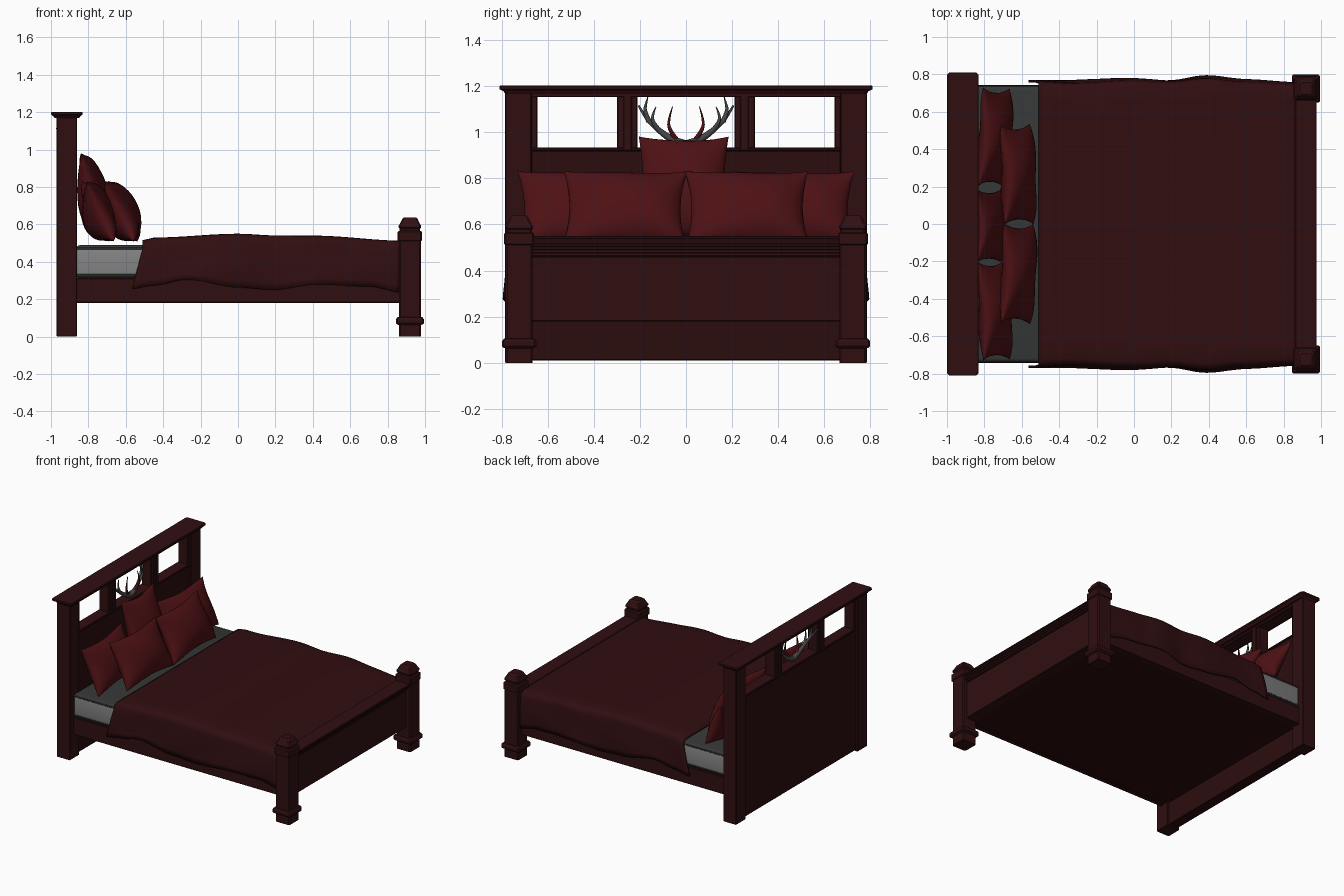
import bpy, bmesh, math
from mathutils import Matrix, Vector

if "Cube" in bpy.data.objects:
    bpy.data.objects.remove(bpy.data.objects["Cube"])


def mat(name, *rgb):
    m = bpy.data.materials.new(name)
    m.diffuse_color = (*rgb, 1)
    m.use_nodes = True
    m.node_tree.nodes["Principled BSDF"].inputs["Base Color"].default_value = m.diffuse_color
    return m


WOOD = mat("dark red wood", 0.030, 0.0048, 0.0056)
PANEL = mat("deep shadow wood", 0.024, 0.0036, 0.0042)
CLOTH = mat("maroon blanket", 0.030, 0.0044, 0.0052)
PILLOW = mat("crimson pillow", 0.075, 0.0055, 0.007)
LIGHT = mat("mattress side grey", 0.23, 0.23, 0.23)
DARK = mat("mattress top grey", 0.036, 0.038, 0.038)
HORN = mat("antler grey", 0.06, 0.06, 0.06)


def finish(name, bm, *mats, smooth=None):
    bmesh.ops.recalc_face_normals(bm, faces=bm.faces)
    me = bpy.data.meshes.new(name)
    bm.to_mesh(me)
    bm.free()
    for m in mats:
        me.materials.append(m)
    ob = bpy.data.objects.new(name, me)
    bpy.context.collection.objects.link(ob)
    if smooth:
        bpy.ops.object.select_all(action='DESELECT')
        ob.select_set(True)
        bpy.context.view_layer.objects.active = ob
        bpy.ops.object.shade_smooth_by_angle(angle=math.radians(smooth))
    return ob


def box(name, x, y, z, m, bevel=0.004):
    bm = bmesh.new()
    size = [b - a for a, b in (x, y, z)]
    mid = [(a + b) / 2 for a, b in (x, y, z)]
    bmesh.ops.create_cube(bm, size=1, matrix=Matrix.Translation(mid) @ Matrix.Diagonal((*size, 1)))
    if bevel:
        bmesh.ops.bevel(bm, geom=bm.edges[:], offset=bevel, segments=1, affect='EDGES')
    return finish(name, bm, m)


def stack(name, cx, cy, profile, m, cut=0.012):
    """Square column with clipped corners; profile = (half x, half y, z)."""
    bm = bmesh.new()
    rings = []
    for hx, hy, z in profile:
        pts = [(hx, hy - cut), (hx - cut, hy), (cut - hx, hy), (-hx, hy - cut),
               (-hx, cut - hy), (cut - hx, -hy), (hx - cut, -hy), (hx, cut - hy)]
        rings.append([bm.verts.new((cx + a, cy + b, z)) for a, b in pts])
    for r, s in zip(rings, rings[1:]):
        for i in range(8):
            j = (i + 1) % 8
            bm.faces.new((r[i], r[j], s[j], s[i]))
    bm.faces.new(rings[0])
    bm.faces.new(rings[-1])
    return finish(name, bm, m)


def lerp(table, t):
    for (a, p), (b, q) in zip(table, table[1:]):
        if t <= b:
            f = max(0, (t - a) / (b - a))
            f = f * f * (3 - 2 * f)
            return p + (q - p) * f
    return table[-1][1]


# Headboard: posts, panel, dividers, rails and cap
for s, side in ((-1, "front"), (1, "back")):
    box(f"headboard_post_{side}", (-0.97, -0.86), sorted((s * 0.67, s * 0.785)), (0, 1.175), WOOD)
    box(f"headboard_post_trim_{side}", (-0.955, -0.875), sorted((s * 0.645, s * 0.672)), (0.92, 1.16), WOOD)
    box(f"headboard_divider_{side}", (-0.955, -0.875), sorted((s * 0.21, s * 0.30)), (0.92, 1.16), WOOD)
    box(f"headboard_divider_strip_{side}", (-0.965, -0.865), sorted((s * 0.235, s * 0.272)), (0.92, 1.16), WOOD)
box("headboard_panel", (-0.955, -0.875), (-0.672, 0.672), (0.01, 0.92), PANEL)
box("headboard_ledge", (-0.96, -0.868), (-0.672, 0.672), (0.918, 0.934), WOOD)
box("headboard_top_rail", (-0.96, -0.865), (-0.672, 0.672), (1.152, 1.176), WOOD)
stack("headboard_cap", -0.915, 0, [(0.066, 0.785, 1.168), (0.072, 0.792, 1.178),
                                   (0.084, 0.81, 1.187), (0.084, 0.81, 1.198), (0.08, 0.806, 1.202)], WOOD)

# Foot posts with plinth ring and stepped finial
PROFILE = [(0.059, 0), (0.059, 0.062), (0.07, 0.066), (0.075, 0.072), (0.075, 0.092), (0.068, 0.103),
           (0.059, 0.106), (0.059, 0.51), (0.065, 0.515), (0.065, 0.56), (0.055, 0.566), (0.055, 0.578),
           (0.06, 0.583), (0.06, 0.592), (0.05, 0.61), (0.042, 0.628), (0.032, 0.638)]
for s, side in ((-1, "front"), (1, "back")):
    stack(f"foot_post_{side}", 0.919, s * 0.724, [(h, h, z) for h, z in PROFILE], WOOD, 0.008)

# Footboard with stepped top moulding
box("footboard_panel", (0.87, 0.945), (-0.67, 0.67), (0.18, 0.46), WOOD)
for i, (x, z) in enumerate(((0.952, 0.462), (0.96, 0.476), (0.968, 0.49))):
    box(f"footboard_moulding_{i + 1}", (0.875, x), (-0.67, 0.67), (z, z + 0.016), WOOD, 0.003)
box("footboard_top", (0.862, 0.976), (-0.67, 0.67), (0.502, 0.517), WOOD)

# Bed base and side rails
box("bed_base", (-0.88, 0.89), (-0.73, 0.73), (0.185, 0.315), PANEL)
for s, side in ((-1, "front"), (1, "back")):
    box(f"side_rail_{side}", (-0.88, 0.88), sorted((s * 0.70, s * 0.742)), (0.18, 0.312), WOOD)

# Mattress: light sides, dark top, dark piping
bm = bmesh.new()
bmesh.ops.create_cube(bm, size=1, matrix=Matrix.Translation((0, 0, 0.4)) @ Matrix.Diagonal((1.73, 1.475, 0.178, 1)))
bmesh.ops.bevel(bm, geom=bm.edges[:], offset=0.02, segments=3, affect='EDGES', profile=0.5)
for f in bm.faces:
    f.material_index = 1 if abs(f.normal.z) > 0.3 else 0
finish("mattress", bm, LIGHT, DARK, smooth=40)
for z in (0.328, 0.472):
    box("mattress_piping", (-0.867, 0.867), (-0.741, 0.741), (z - 0.006, z + 0.006), DARK, 0.002)

# Blanket: draped cross-section swept along the bed
TOP = [(-0.52, 0.515), (-0.44, 0.53), (0, 0.55), (0.2, 0.541), (0.4, 0.54), (0.9, 0.512)]
HEM = [(-0.57, 0.255), (-0.45, 0.275), (-0.28, 0.305), (0, 0.262), (0.18, 0.25), (0.42, 0.278), (0.7, 0.268), (0.88, 0.235)]
OUT = [(-0.57, 0.775), (-0.35, 0.765), (0, 0.78), (0.2, 0.772), (0.38, 0.79), (0.6, 0.772), (0.88, 0.762)]
bm = bmesh.new()
rows = []
NX = 48
for i in range(NX + 1):
    t = i / NX
    half = []
    for k in range(7):                        # hanging side, hem upward
        d = 1 - k / 6
        x = -0.51 - 0.055 * d + t * (1.385 + 0.045 * d)
        hem, top, out = lerp(HEM, x), lerp(TOP, x), lerp(OUT, x)
        z = hem + (top - 0.045 - hem) * (1 - d)
        y = out - 0.012 * (1 - d) ** 2 + 0.006 * math.sin(9 * x + 4 * d) * d
        half.append((x, y, z))
    x = -0.51 + t * 1.385
    top, edge = lerp(TOP, x), half[-1][1]
    for a in (25, 50, 75):                    # rounded shoulder
        c = math.radians(a)
        half.append((x, edge - 0.045 * (1 - math.cos(c)), top - 0.045 * (1 - math.sin(c))))
    half += [(x, y, top) for y in (0.66, 0.4, 0.15)]
    ring = [(a, -b, c) for a, b, c in half] + half[::-1]
    rows.append([bm.verts.new(p) for p in ring])
for r, s in zip(rows, rows[1:]):
    for j in range(len(r) - 1):
        bm.faces.new((r[j], r[j + 1], s[j + 1], s[j]))
ob = finish("blanket", bm, CLOTH, smooth=50)
sol = ob.modifiers.new("thickness", 'SOLIDIFY')
sol.thickness = 0.012
sol.offset = -1 if ob.data.polygons[len(ob.data.polygons) // 2].normal.z > 0 else 1


# Pillows: two puffed sheets with pinched edges, leaning on the headboard
def pillow(name, centre, hw, hh, thick, tilt, turn=0, n=16):
    bm = bmesh.new()
    m = (Matrix.Translation(centre) @ Matrix.Rotation(math.radians(turn), 4, 'Z')
         @ Matrix.Rotation(math.radians(-tilt), 4, 'Y'))
    for side in (-1, 1):
        g = []
        for i in range(n + 1):
            u = -math.cos(math.pi * i / n)
            row = []
            for j in range(n + 1):
                v = -math.cos(math.pi * j / n)
                puff = ((1 - u * u) * (1 - v * v)) ** 0.5 * (1 - 0.22 * v)
                y = u * hw * (1 - 0.10 * (1 - v * v))
                z = v * hh * (1 - 0.10 * (1 - u * u))
                x = side * thick * puff + 0.012 * math.sin(3 * u + 2 * v)
                row.append(bm.verts.new(m @ Vector((x, y, z))))
            g.append(row)
        for i in range(n):
            for j in range(n):
                bm.faces.new((g[i][j], g[i + 1][j], g[i + 1][j + 1], g[i][j + 1]))
    bmesh.ops.remove_doubles(bm, verts=bm.verts[:], dist=0.0008)
    finish(name, bm, PILLOW, smooth=60)


for s, side in ((-1, "front"), (1, "back")):
    pillow(f"rear_pillow_{side}", (-0.75, s * 0.463, 0.67), 0.265, 0.175, 0.085, 20, s * -3)
    pillow(f"near_pillow_{side}", (-0.625, s * 0.265, 0.67), 0.268, 0.178, 0.088, 22, s * 2)
pillow("centre_pillow", (-0.775, -0.01, 0.755), 0.195, 0.235, 0.08, 13)


# Antlers: tapered curved tubes, mirrored
def horn(name, pts, r0, r1, m):
    cu = bpy.data.curves.new(name, 'CURVE')
    cu.dimensions = '3D'
    cu.bevel_depth = 1
    cu.bevel_resolution = 2
    cu.use_fill_caps = True
    cu.resolution_u = 5
    sp = cu.splines.new('NURBS')
    sp.points.add(len(pts) - 1)
    sp.order_u = 3
    sp.use_endpoint_u = True
    for i, (p, q) in enumerate(zip(sp.points, pts)):
        p.co = (*q, 1)
        p.radius = r0 + (r1 - r0) * i / (len(pts) - 1)
    cu.materials.append(m)
    ob = bpy.data.objects.new(name, cu)
    bpy.context.collection.objects.link(ob)
    bpy.ops.object.select_all(action='DESELECT')
    ob.select_set(True)
    bpy.context.view_layer.objects.active = ob
    bpy.ops.object.convert(target='MESH')


BEAM = [(-0.90, 0.0, 0.945), (-0.90, 0.06, 0.965), (-0.91, 0.12, 1.01), (-0.93, 0.175, 1.06), (-0.97, 0.205, 1.115)]
TINES = [[(-0.90, 0.035, 0.96), (-0.885, 0.075, 1.01), (-0.88, 0.075, 1.06), (-0.885, 0.058, 1.112)],
         [(-0.91, 0.11, 1.0), (-0.90, 0.145, 1.04), (-0.905, 0.145, 1.08), (-0.91, 0.13, 1.11)],
         [(-0.925, 0.16, 1.045), (-0.925, 0.18, 1.09), (-0.93, 0.175, 1.12), (-0.935, 0.165, 1.155)]]
for s, side in ((-1, "front"), (1, "back")):
    horn(f"antler_beam_{side}", [(x, s * y, z) for x, y, z in BEAM], 0.02, 0.004, HORN)
    for i, t in enumerate(TINES):
        horn(f"antler_tine_{side}_{i + 1}", [(x, s * y, z) for x, y, z in t], 0.012, 0.002, PILLOW if i == 0 else HORN)
